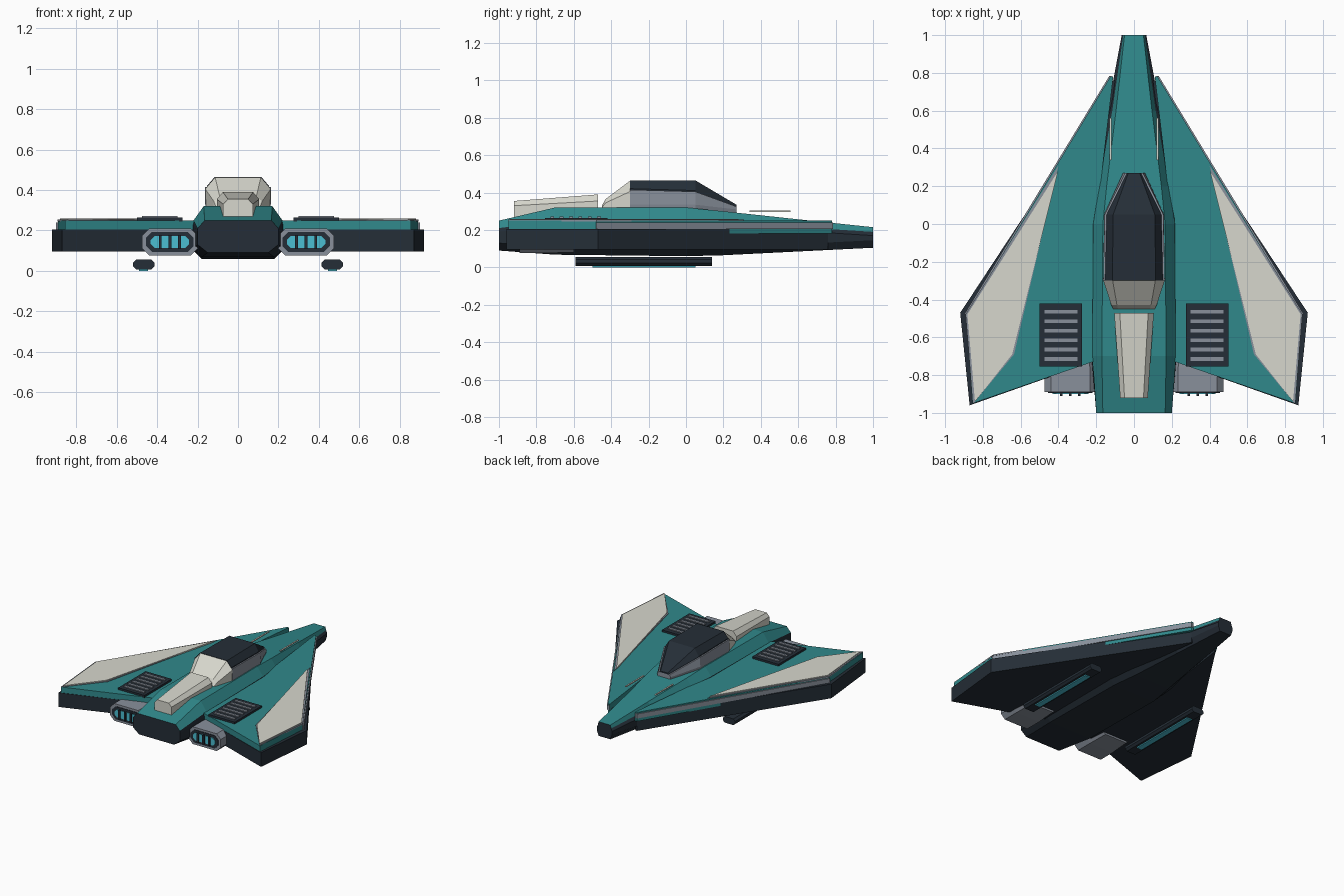
import bpy, bmesh

cube = bpy.data.objects.get("Cube")
if cube:
    bpy.data.objects.remove(cube, do_unlink=True)


def material(name, rgb):
    m = bpy.data.materials.new(name)
    m.use_nodes = True
    m.diffuse_color = (*rgb, 1)
    m.node_tree.nodes["Principled BSDF"].inputs["Base Color"].default_value = (*rgb, 1)
    return m


TEAL = material("teal paint", (0.03, 0.25, 0.26))
DARK = material("dark hull", (0.018, 0.027, 0.038))
PALE = material("pale panel", (0.68, 0.68, 0.61))
GREY = material("grey metal", (0.25, 0.28, 0.33))
CYAN = material("cyan glow", (0.07, 0.52, 0.65))


def loft(name, rings, mats, rule=None, mirror=False):
    """Skin equal-sized rings of points, cap both ends, colour faces by rule(side index)."""
    bm = bmesh.new()
    rows = [[bm.verts.new(p) for p in ring] for ring in rings]
    n = len(rows[0])
    for a, b in zip(rows, rows[1:]):
        for i in range(n):
            f = bm.faces.new((a[i], a[(i + 1) % n], b[(i + 1) % n], b[i]))
            f.material_index = rule(i) if rule else 0
    for row in (rows[0], rows[-1]):
        cap = bm.faces.new(row)
        cap.material_index = rule(-1) if rule else 0
    bmesh.ops.recalc_face_normals(bm, faces=bm.faces)
    me = bpy.data.meshes.new(name)
    bm.to_mesh(me)
    bm.free()
    for m in mats:
        me.materials.append(m)
    ob = bpy.data.objects.new(name, me)
    bpy.context.collection.objects.link(ob)
    if mirror:
        ob.modifiers.new("Mirror", "MIRROR")
    return ob


def section(y, half):
    """Symmetric cross-section from half profile points (x, z), top to bottom."""
    return [(x, y, z) for x, z in half] + [(-x, y, z) for x, z in reversed(half)]


def plate(name, outline, z0, z1, mat):
    """Mirrored flat slab with the given plan outline."""
    return loft(name, [[(x, y, z) for x, y in outline] for z in (z0, z1)], [mat], mirror=True)


def rect(x0, x1, y0, y1):
    return [(x0, y0), (x1, y0), (x1, y1), (x0, y1)]


def octagon(y, cx, cz, w, h, c):
    """Chamfered rectangle facing along y."""
    q = [(w, h - c), (w - c, h), (c - w, h), (-w, h - c),
         (-w, c - h), (c - w, -h), (w - c, -h), (w, c - h)]
    return [(cx + x, y, cz + z) for x, z in q]


# Fuselage: teal top and shoulders, dark sides, belly and ends
hull = [  # y, top (x, z), shoulder (x, z), side x, belly (x, z)
    (-1.0, 0.165, 0.25, 0.20, 0.21, 0.20, 0.15, 0.09),
    (-0.70, 0.17, 0.32, 0.22, 0.25, 0.225, 0.18, 0.068),
    (0.0, 0.165, 0.32, 0.215, 0.255, 0.22, 0.18, 0.06),
    (0.20, 0.145, 0.30, 0.185, 0.245, 0.205, 0.15, 0.065),
    (0.60, 0.095, 0.257, 0.115, 0.215, 0.14, 0.10, 0.085),
    (1.0, 0.05, 0.215, 0.057, 0.19, 0.065, 0.05, 0.105),
]
rings = [section(y, [(tx, tz), (sx, sz), (dx, sz - 0.02), (dx, bz + 0.04), (bx, bz)])
         for y, tx, tz, sx, sz, dx, bx, bz in hull]
loft("fuselage", rings, [TEAL, DARK], lambda i: 0 if i in (0, 8, 9) else 1)

# Wings: dark underbody, teal skin, grey leading strip, pale outer panel
root = [(0.19, -0.72), (0.19, 0.10)]
plate("wing_underbody", root + [(0.10, 0.76), (0.11, 0.76), (0.92, -0.47), (0.87, -0.96)],
      0.095, 0.205, DARK)
plate("wing_skin", root + [(0.11, 0.78), (0.125, 0.78), (0.89, -0.48), (0.855, -0.95)],
      0.18, 0.25, TEAL)
plate("leading_edge_strip", [(0.11, 0.78), (0.13, 0.785), (0.90, -0.48), (0.86, -0.48)],
      0.205, 0.24, GREY)
plate("panel_border", [(0.40, 0.31), (0.892, -0.478), (0.852, -0.952), (0.635, -0.69)],
      0.245, 0.255, GREY)
plate("wing_panel", [(0.402, 0.28), (0.882, -0.478), (0.842, -0.94), (0.645, -0.69)],
      0.25, 0.26, PALE)

# Wing vents with slats
plate("vent_plate", rect(0.275, 0.50, -0.755, -0.42), 0.245, 0.265, DARK)
for k in range(6):
    y = -0.465 - 0.05 * k
    plate("vent_slat", rect(0.30, 0.475, y - 0.01, y + 0.01), 0.26, 0.272, GREY)

# Canopy: grey frame sides with dark roof, pale fairing behind
canopy = [  # y, base x, waist (x, z), roof (x, z)
    (-0.30, 0.155, 0.158, 0.415, 0.115, 0.465),
    (0.05, 0.15, 0.15, 0.405, 0.11, 0.465),
    (0.27, 0.05, 0.042, 0.325, 0.03, 0.335),
]
frame = [section(y, [(wx + 0.005, wz), (bx + 0.008, 0.335 if y < 0.2 else 0.31), (bx, 0.28)])
         for y, bx, wx, wz, rx, rz in canopy]
loft("canopy_frame", frame, [GREY])
roof = [section(y, [(rx, rz), (wx - 0.005, wz + 0.006), (wx - 0.005, wz - 0.02)])
        for y, bx, wx, wz, rx, rz in canopy]
loft("canopy_roof", roof, [DARK])
loft("canopy_fairing", [
    section(-0.45, [(0.085, 0.33), (0.11, 0.32), (0.11, 0.30)]),
    section(-0.43, [(0.09, 0.365), (0.12, 0.345), (0.12, 0.30)]),
    section(-0.30, [(0.113, 0.463), (0.162, 0.405), (0.157, 0.30)]),
], [PALE])

# Dorsal spine
loft("dorsal_spine", [
    section(-0.92, [(0.05, 0.355), (0.073, 0.33), (0.073, 0.26)]),
    section(-0.47, [(0.075, 0.39), (0.105, 0.355), (0.105, 0.29)]),
], [PALE])

# Nose pins
plate("nose_pin", rect(0.12, 0.131, 0.34, 0.56), 0.296, 0.303, PALE)

# Engines: grey housing, dark recess, glowing grille with dividers
EX, EZ = 0.337, 0.143
loft("engine_housing", [octagon(-0.60, EX, EZ, 0.13, 0.062, 0.035),
                        octagon(-0.76, EX, EZ, 0.138, 0.067, 0.035),
                        octagon(-0.89, EX, EZ, 0.138, 0.067, 0.035)], [GREY], mirror=True)
loft("engine_recess", [octagon(-0.88, EX, EZ, 0.118, 0.05, 0.03),
                       octagon(-0.894, EX, EZ, 0.118, 0.05, 0.03)], [DARK], mirror=True)
loft("engine_glow", [octagon(-0.89, EX, EZ, 0.095, 0.03, 0.02),
                     octagon(-0.899, EX, EZ, 0.095, 0.03, 0.02)], [CYAN], mirror=True)
for k in (-1, 0, 1):
    x = EX + 0.048 * k
    plate("engine_divider", rect(x - 0.007, x + 0.007, -0.91, -0.88), 0.108, 0.178, DARK)

# Landing skids with glowing soles
loft("landing_skid", [octagon(-0.59, 0.467, 0.032, 0.053, 0.024, 0.015),
                      octagon(0.14, 0.467, 0.032, 0.053, 0.024, 0.015)], [DARK], mirror=True)
plate("skid_glow", rect(0.445, 0.489, -0.5, 0.05), 0.0, 0.01, CYAN)
